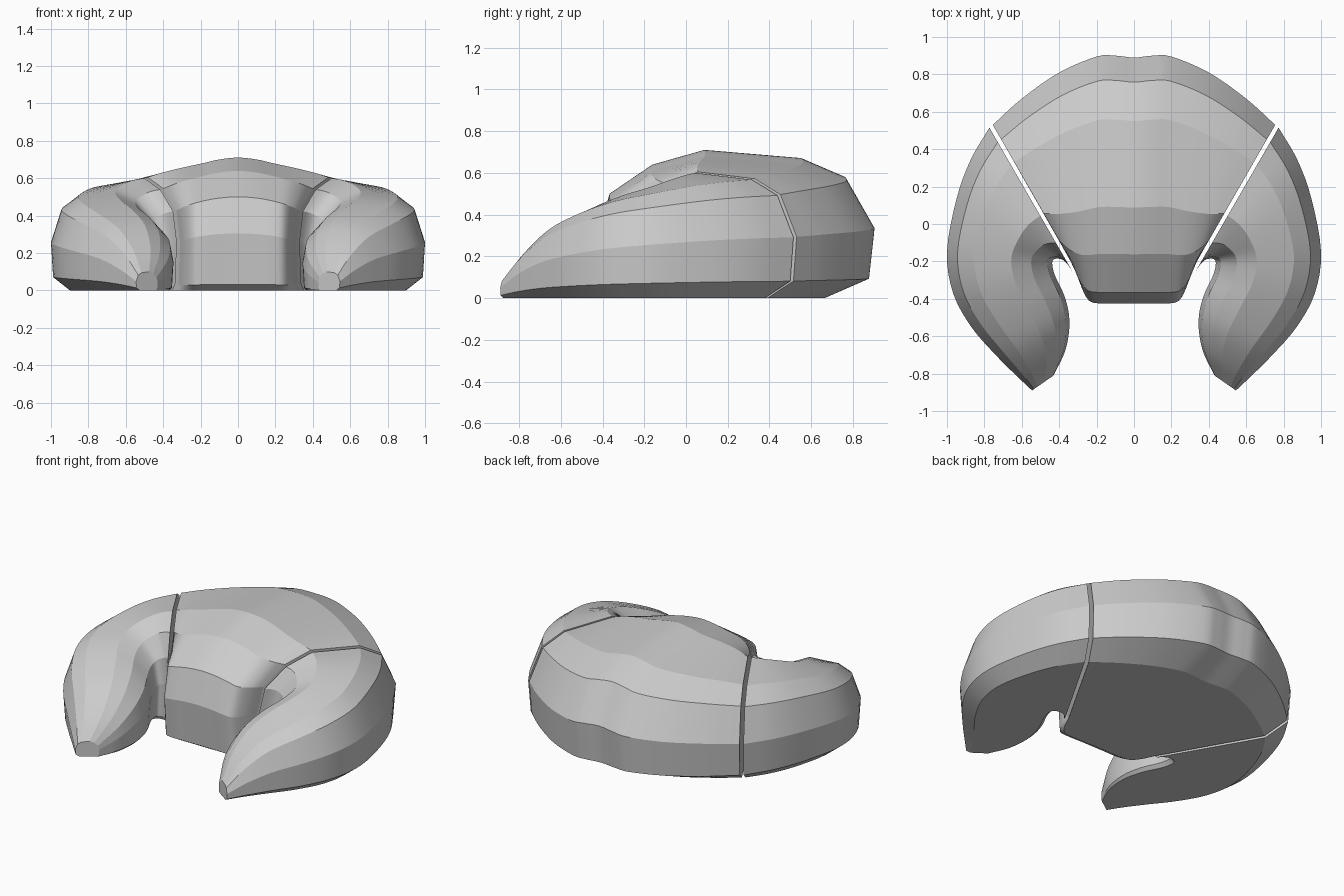
import bpy, bmesh
from mathutils import Vector

if "Cube" in bpy.data.objects:
    bpy.data.objects.remove(bpy.data.objects["Cube"])

# one matte grey for the whole pastry
grey = bpy.data.materials.new("plain grey")
grey.diffuse_color = (0.6, 0.6, 0.6, 1)
grey.use_nodes = True
grey.node_tree.nodes["Principled BSDF"].inputs["Base Color"].default_value = grey.diffuse_color

# shared cross-section: (fraction from outer to inner side, fraction of height)
PROFILE = [(.18, 0), (.02, .135), (0, .485), (.10, .82), (.258, .945), (.61, 1),
           (.80, .90), (.955, .705), (1, .43), (.98, .045), (.94, 0)]

# stations: outer x, outer y, inner x, inner y, height
MIDDLE = [(0, .89, 0, -.425, .71), (.10, .90, .10, -.425, .70),
          (.20, .895, .18, -.425, .68), (.40, .81, .24, -.41, .655),
          (.60, .67, .28, -.34, .63), (.755, .53, .31, -.245, .605)]
HORN = [(.773, .515, .327, -.257, .60), (.875, .34, .355, -.215, .59),
        (.95, .13, .39, -.188, .57), (1.0, -.15, .435, -.195, .53),
        (.967, -.37, .425, -.27, .49), (.87, -.55, .37, -.39, .43),
        (.74, -.70, .345, -.52, .35), (.63, -.81, .365, -.67, .23),
        (.545, -.89, .43, -.81, .10)]


def smooth_path(stations, steps=4):
    """Catmull-Rom interpolation through the stations."""
    p = [Vector(s) for s in stations]
    p = [2 * p[0] - p[1]] + p + [2 * p[-1] - p[-2]]
    out = []
    for a, b, c, d in zip(p, p[1:], p[2:], p[3:]):
        for k in range(steps):
            t = k / steps
            out.append(0.5 * (2 * b + (c - a) * t + (2 * a - 5 * b + 4 * c - d) * t * t
                              + (3 * b - a - 3 * c + d) * t ** 3))
    return out + [p[-2]]


def loft(name, stations):
    """Skin the profile along the stations, with creases along its length."""
    bm = bmesh.new()
    rings = []
    for ox, oy, ix, iy, h in stations:
        rings.append([bm.verts.new((ox + (ix - ox) * t, oy + (iy - oy) * t, h * z))
                      for t, z in PROFILE])
    n = len(PROFILE)
    for r, s in zip(rings, rings[1:]):
        for i in range(n):
            j = (i + 1) % n
            bm.faces.new((r[i], r[j], s[j], s[i])).smooth = True
            for v, w in ((r[i], s[i]), (r[j], s[j])):
                bm.edges.get((v, w)).smooth = False
    for ring in (rings[0], rings[-1]):
        for e in bm.faces.new(ring).edges:
            e.smooth = False
    bmesh.ops.recalc_face_normals(bm, faces=bm.faces[:])
    mesh = bpy.data.meshes.new(name)
    bm.to_mesh(mesh)
    bm.free()
    mesh.materials.append(grey)
    bpy.context.collection.objects.link(bpy.data.objects.new(name, mesh))


def flip(stations):
    return [(-a, b, -c, d, h) for a, b, c, d, h in stations]


# middle roll, left to right
loft("middle_roll", smooth_path(flip(MIDDLE[:0:-1]) + MIDDLE))

# curved horns, separated from the middle by a thin gap
loft("right_horn", smooth_path(HORN))
loft("left_horn", smooth_path(flip(HORN)))
